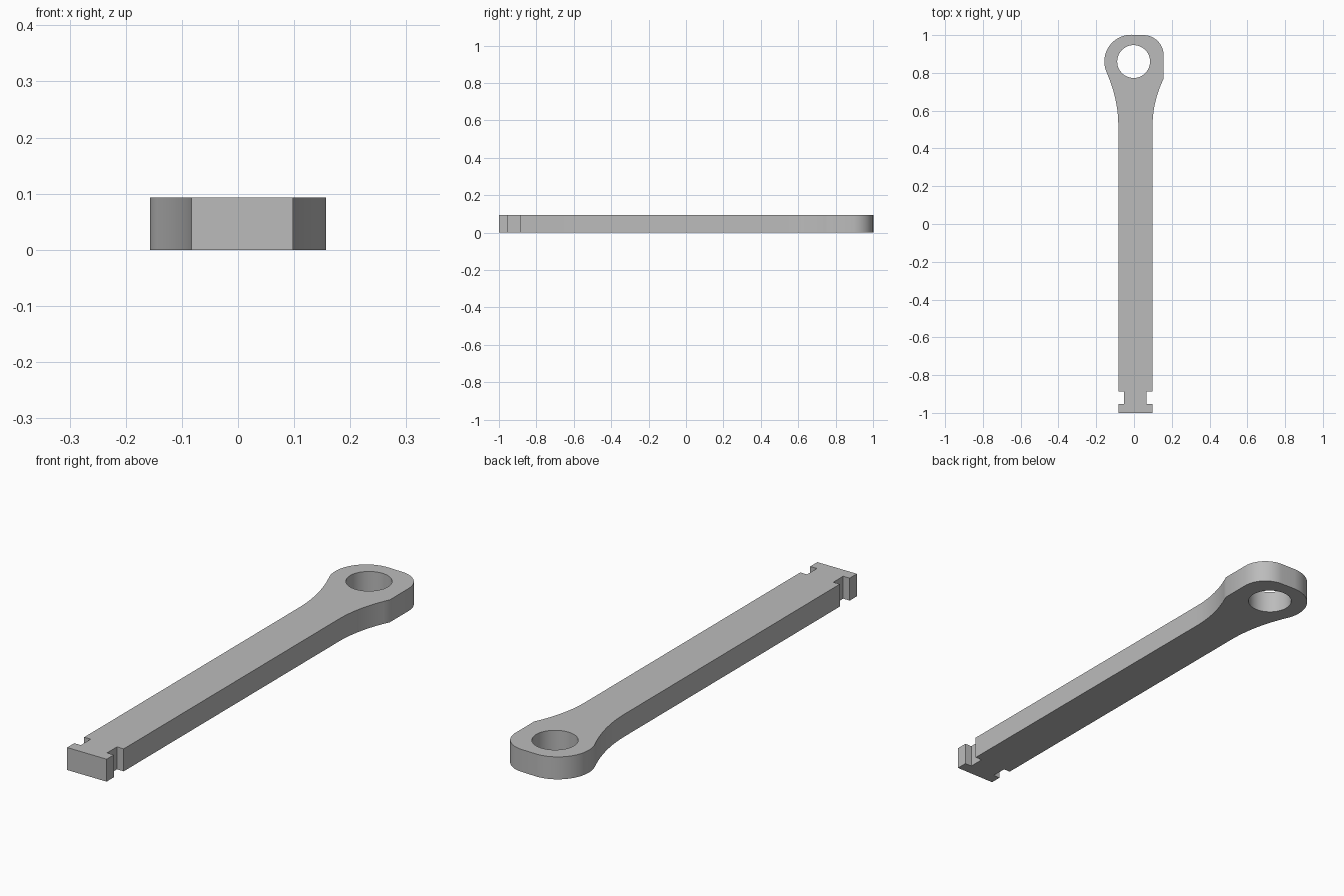
import bpy, bmesh
from math import cos, sin, radians

cube = bpy.data.objects.get("Cube")
if cube:
    bpy.data.objects.remove(cube, do_unlink=True)

THICK = 0.093
LEFT, RIGHT = -0.083, 0.098      # sides of the straight shank


def arc(cx, cy, r, start, end, n):
    angles = [radians(start + (end - start) * i / n) for i in range(n + 1)]
    return [(cx + r * cos(a), cy + r * sin(a)) for a in angles]


def flare(x0, y0, x1, y1, n=10):
    # Concave curve that leaves the shank tangentially
    return [(x0 + (x1 - x0) * (i / n) ** 2, y0 + (y1 - y0) * i / n)
            for i in range(n + 1)]


# Notched foot, shank, flares and rounded head, counter-clockwise
head_left = arc(-0.015, 0.86, 0.142, 90, 205, 24)
notch_right = [(RIGHT, -1), (RIGHT, -0.953), (0.067, -0.953), (0.067, -0.888), (RIGHT, -0.888)]
notch_left = [(LEFT, -0.888), (-0.053, -0.888), (-0.053, -0.953), (LEFT, -0.953), (LEFT, -1)]
outline = (notch_right
           + flare(RIGHT, 0.52, 0.157, 0.77)
           + arc(0.05, 0.893, 0.107, 0, 90, 18)
           + head_left
           + flare(LEFT, 0.52, *head_left[-1])[-2::-1]
           + notch_left)
eye = arc(-0.002, 0.86, 0.087, 0, 360, 48)[:-1]

# Fill the outline around the eye and extrude it to a plate
bm = bmesh.new()
edges = []
for loop in (outline, eye):
    verts = [bm.verts.new((x, y, 0)) for x, y in loop]
    edges += [bm.edges.new((verts[i - 1], v)) for i, v in enumerate(verts)]
bmesh.ops.triangle_fill(bm, edges=edges, use_beauty=True)
top = bmesh.ops.extrude_face_region(bm, geom=bm.faces[:], use_keep_orig=True)["geom"]
bmesh.ops.translate(bm, verts=[g for g in top if isinstance(g, bmesh.types.BMVert)],
                    vec=(0, 0, THICK))
bmesh.ops.recalc_face_normals(bm, faces=bm.faces[:])

mesh = bpy.data.meshes.new("eye_rod")
bm.to_mesh(mesh)
bm.free()
rod = bpy.data.objects.new("eye_rod", mesh)
bpy.context.collection.objects.link(rod)

# Plain grey
grey = bpy.data.materials.new("grey")
grey.use_nodes = True
grey.diffuse_color = (0.5, 0.5, 0.5, 1)
grey.node_tree.nodes["Principled BSDF"].inputs["Base Color"].default_value = grey.diffuse_color
mesh.materials.append(grey)

# Smooth curves, sharp corners
bpy.ops.object.select_all(action="DESELECT")
rod.select_set(True)
bpy.context.view_layer.objects.active = rod
bpy.ops.object.shade_smooth_by_angle(angle=radians(30))
